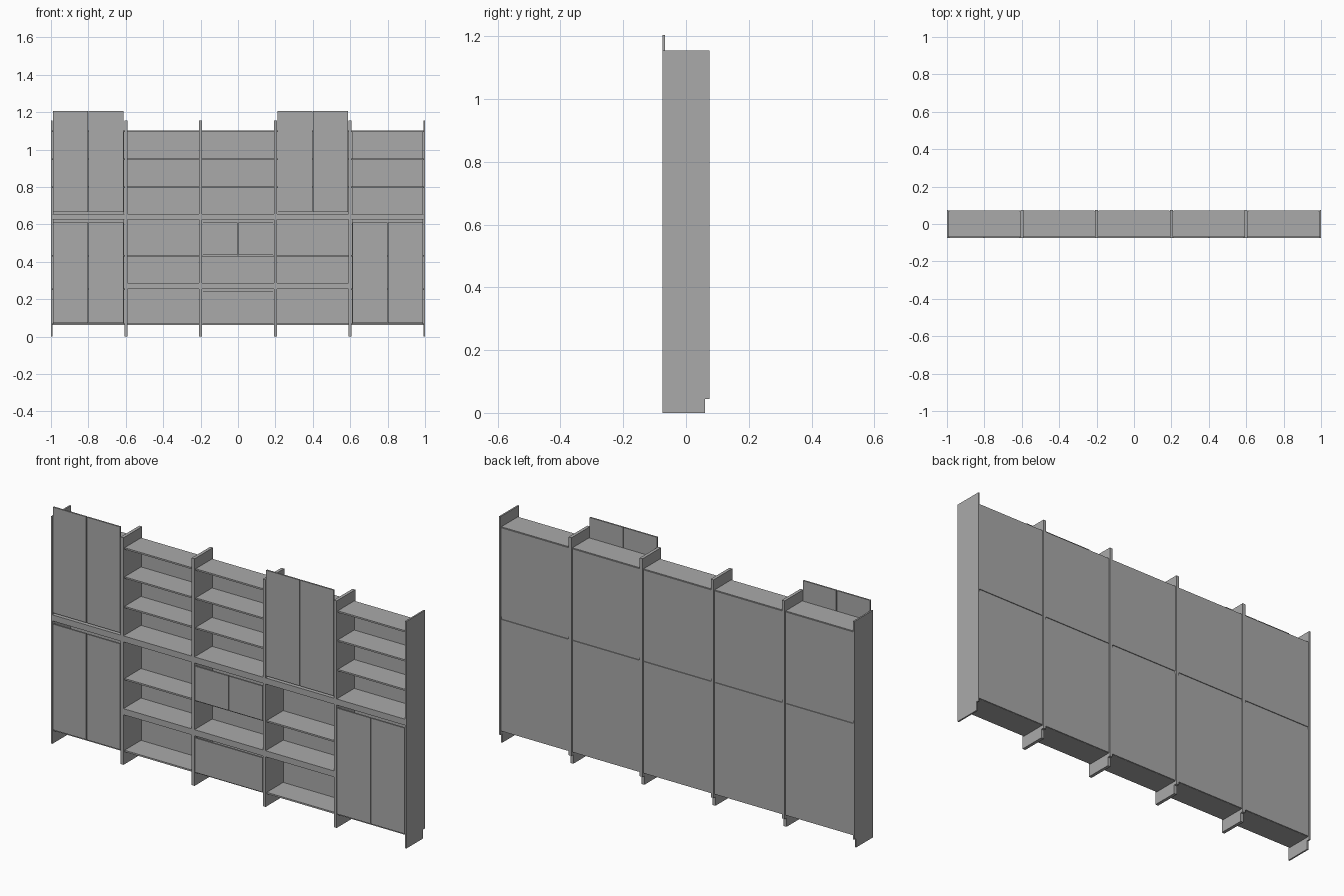
import bpy
import bmesh

if "Cube" in bpy.data.objects:
    bpy.data.objects.remove(bpy.data.objects["Cube"])

# One plain grey for the whole unit
grey = bpy.data.materials.new("plain_grey")
grey.diffuse_color = (0.4, 0.4, 0.4, 1.0)
grey.use_nodes = True
grey.node_tree.nodes["Principled BSDF"].inputs["Base Color"].default_value = grey.diffuse_color

CENTRES = [-0.8, -0.4, 0.0, 0.4, 0.8]   # five bays
FRONT, BACK = -0.075, 0.075
DOOR_T = 0.008


def prism(name, profile, x0, x1):
    """Extrude a (y, z) profile from x0 to x1."""
    bm = bmesh.new()
    face = bm.faces.new([bm.verts.new((x0, y, z)) for y, z in profile])
    ext = bmesh.ops.extrude_face_region(bm, geom=[face])
    moved = [v for v in ext["geom"] if isinstance(v, bmesh.types.BMVert)]
    bmesh.ops.translate(bm, vec=(x1 - x0, 0, 0), verts=moved)
    bmesh.ops.recalc_face_normals(bm, faces=bm.faces)
    mesh = bpy.data.meshes.new(name)
    bm.to_mesh(mesh)
    bm.free()
    mesh.materials.append(grey)
    obj = bpy.data.objects.new(name, mesh)
    bpy.context.collection.objects.link(obj)
    return obj


def box(name, x0, x1, y0, y1, z0, z1):
    return prism(name, [(y0, z0), (y1, z0), (y1, z1), (y0, z1)], x0, x1)


def bay_span(i):
    """Inner left and right of a bay, between its uprights."""
    return CENTRES[i] - 0.192, CENTRES[i] + 0.192


def doors(name, i, z0, z1, leaves=2):
    """Inset door leaves with a narrow gap between them."""
    x0, x1 = bay_span(i)
    x0, x1 = x0 + 0.003, x1 - 0.003
    w = (x1 - x0) / leaves
    for k in range(leaves):
        a = x0 + k * w + (0.002 if k else 0)
        b = x0 + (k + 1) * w - (0.002 if k < leaves - 1 else 0)
        box(name, a, b, FRONT, FRONT + DOOR_T, z0, z1)


# Uprights, notched at the back for the skirting board
side = [(FRONT, 0), (0.06, 0), (0.06, 0.045), (BACK, 0.045),
        (BACK, 1.155), (FRONT, 1.155)]
for x in (-0.6, -0.2, 0.2, 0.6):
    prism("upright", side, x - 0.008, x + 0.008)
prism("left_end_panel", side, -1.0, -0.992)
prism("right_end_panel", side, 0.992, 1.0)

for i in range(5):
    x0, x1 = bay_span(i)
    # Base, shelves and top board
    for name, z in (("base_board", 0.063), ("lower_shelf", 0.428),
                    ("upper_shelf", 0.795), ("upper_shelf", 0.945),
                    ("top_board", 1.093)):
        box(name, x0, x1, FRONT + 0.009, 0.067, z, z + 0.008)
    # Thick middle board in every bay
    box("middle_board", x0, x1, FRONT, 0.067, 0.625, 0.656)
    # Thick lower board in the open bays, thin shelf behind the tall doors
    if i in (1, 2, 3):
        box("thick_lower_shelf", x0, x1, FRONT, 0.067, 0.255, 0.286)
    else:
        box("hidden_shelf", x0, x1, FRONT + 0.009, 0.067, 0.25, 0.258)
    # Back panels
    box("lower_back_panel", x0 + 0.002, x1 - 0.002, 0.066, 0.071, 0.064, 0.632)
    box("upper_back_panel", x0 + 0.002, x1 - 0.002, 0.066, 0.071, 0.646, 1.098)

# Doors
doors("upper_door", 0, 0.667, 1.205)
doors("upper_door", 3, 0.667, 1.205)
doors("lower_door", 0, 0.072, 0.61)
doors("lower_door", 4, 0.072, 0.61)
doors("small_door", 2, 0.435, 0.61)
doors("drop_flap", 2, 0.07, 0.245, leaves=1)
